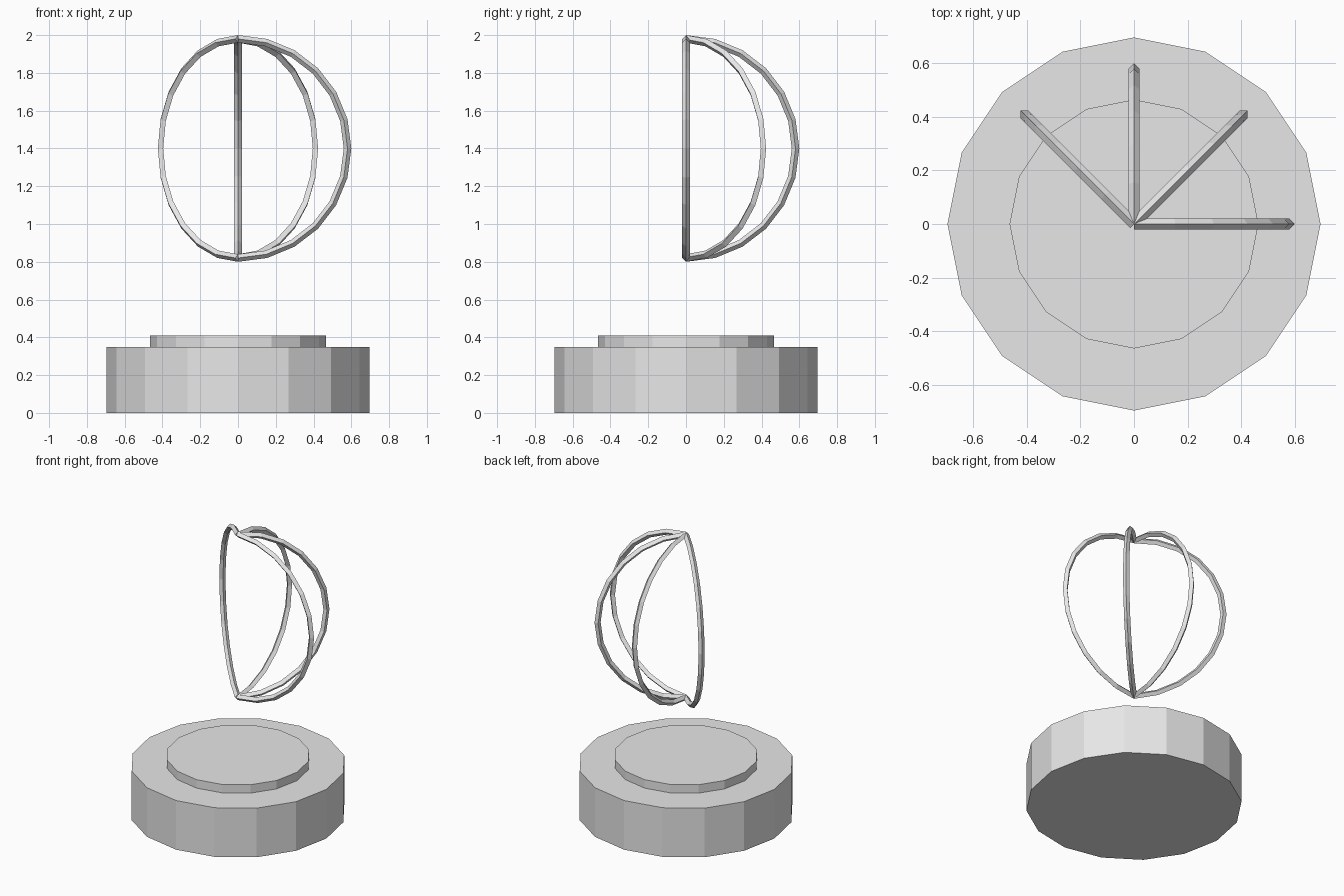
import bpy
import bmesh
from math import sin, cos, pi, radians

if "Cube" in bpy.data.objects:
    bpy.data.objects.remove(bpy.data.objects["Cube"], do_unlink=True)

GREY = (0.8, 0.8, 0.8, 1)
grey = bpy.data.materials.new("light grey")
grey.use_nodes = True
grey.diffuse_color = GREY
grey.node_tree.nodes["Principled BSDF"].inputs["Base Color"].default_value = GREY


def add_object(name, bm):
    bmesh.ops.recalc_face_normals(bm, faces=bm.faces)
    mesh = bpy.data.meshes.new(name)
    bm.to_mesh(mesh)
    bm.free()
    mesh.materials.append(grey)
    obj = bpy.data.objects.new(name, mesh)
    bpy.context.collection.objects.link(obj)
    return obj


def drum(name, radius, bottom, top, sides=16):
    """Flat-sided cylinder with corners on the axes."""
    bm = bmesh.new()
    ring = [bm.verts.new((radius * cos(2 * pi * i / sides),
                          radius * sin(2 * pi * i / sides), bottom))
            for i in range(sides)]
    base = bm.faces.new(ring)
    result = bmesh.ops.extrude_face_region(bm, geom=[base], use_keep_orig=True)
    lifted = [v for v in result["geom"] if isinstance(v, bmesh.types.BMVert)]
    bmesh.ops.translate(bm, verts=lifted, vec=(0, 0, top - bottom))
    return add_object(name, bm)


def half_hoop(name, heading, radius=0.58, tube=0.02, centre=1.4, steps=12):
    """Half circle from pole to pole with a diamond cross-section."""
    bm = bmesh.new()
    rings = []
    for i in range(steps + 1):
        a = pi * i / steps
        ring = []
        for k in range(4):
            b = k * pi / 2
            r = radius + tube * cos(b)
            ring.append(bm.verts.new((r * sin(a), tube * sin(b), r * cos(a))))
        rings.append(ring)
    for low, high in zip(rings, rings[1:]):
        for k in range(4):
            n = (k + 1) % 4
            bm.faces.new((low[k], low[n], high[n], high[k]))
    bm.faces.new(rings[0])
    bm.faces.new(rings[-1])
    obj = add_object(name, bm)
    obj.location.z = centre
    obj.rotation_euler.z = radians(heading)
    return obj


# Pedestal and raised plate
drum("pedestal", 0.697, 0, 0.35)
drum("pedestal_plate", 0.465, 0.35, 0.41)

# Floating cage of half hoops
for number, heading in enumerate((0, 45, 90, 135), 1):
    half_hoop(f"cage_hoop_{number}", heading)
